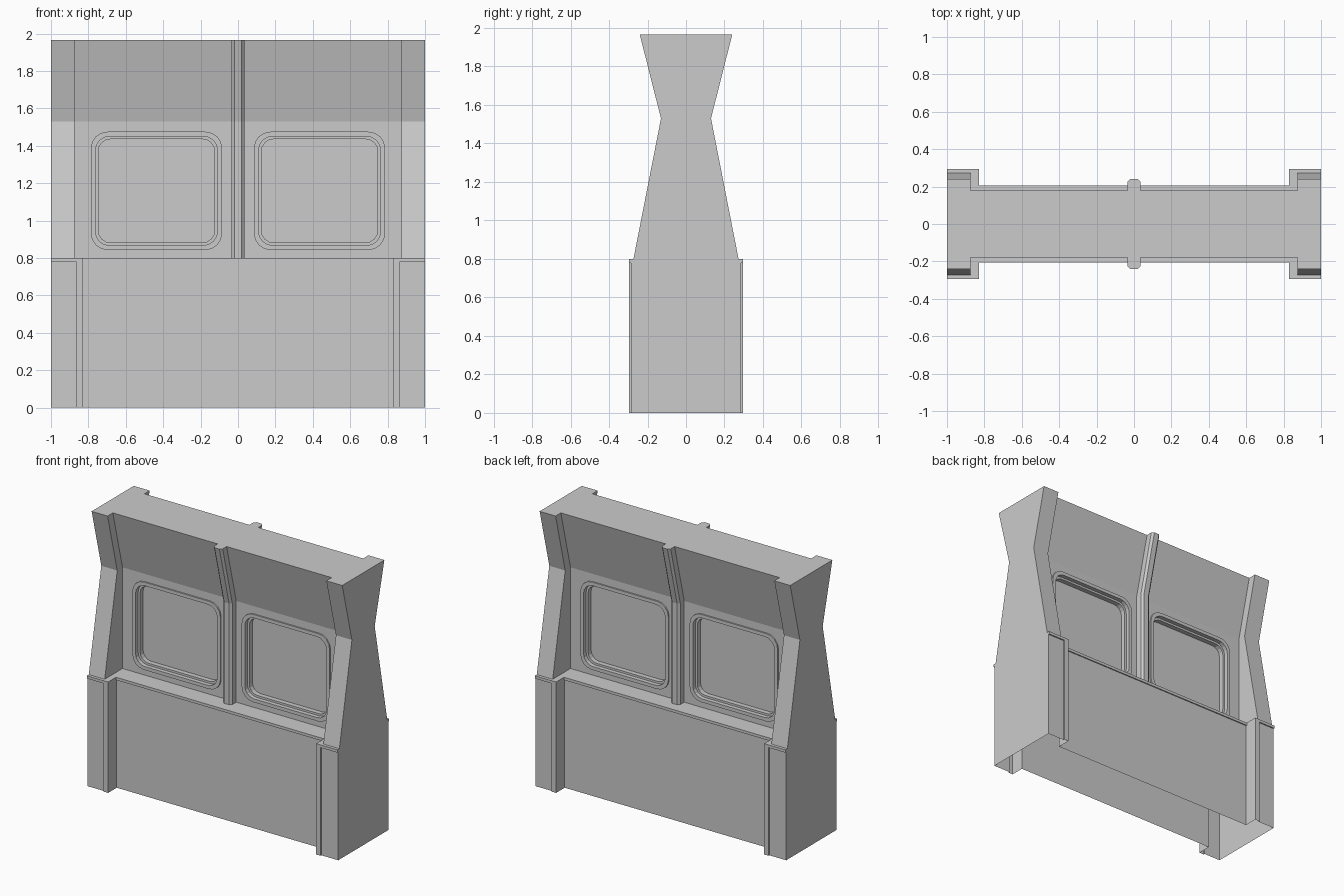
import bpy, bmesh, math

if "Cube" in bpy.data.objects:
    bpy.data.objects.remove(bpy.data.objects["Cube"])

TOP = 1.965
KINK = 1.53
SILL = 0.80


def loft(name, rings):
    """Closed solid through matching rings of points."""
    bm = bmesh.new()
    vs = [[bm.verts.new(p) for p in r] for r in rings]
    n = len(rings[0])
    for a, b in zip(vs, vs[1:]):
        for i in range(n):
            j = (i + 1) % n
            bm.faces.new((a[i], a[j], b[j], b[i]))
    bm.faces.new(vs[0][::-1])
    bm.faces.new(vs[-1])
    bmesh.ops.recalc_face_normals(bm, faces=bm.faces[:])
    me = bpy.data.meshes.new(name)
    bm.to_mesh(me)
    bm.free()
    ob = bpy.data.objects.new(name, me)
    bpy.context.collection.objects.link(ob)
    return ob


def prism(name, half, x0, x1):
    """Extrude a y-symmetric (y, z) half profile along x."""
    prof = half + [(-y, z) for y, z in reversed(half)]
    return loft(name, [[(x, y, z) for y, z in prof] for x in (x0, x1)])


def block(name, x0, x1, y, z0, z1):
    return prism(name, [(y, z0), (y, z1)], x0, x1)


def rounded(name, x0, x1, z0, z1, r, y0, y1, seg=4):
    """Rounded rectangle in xz, extruded along y."""
    pts = []
    corners = [(x1 - r, z1 - r), (x0 + r, z1 - r), (x0 + r, z0 + r), (x1 - r, z0 + r)]
    for k, (cx, cz) in enumerate(corners):
        for i in range(seg + 1):
            a = math.pi / 2 * (k + i / seg)
            pts.append((cx + r * math.cos(a), cz + r * math.sin(a)))
    return loft(name, [[(x, y, z) for x, z in pts] for y in (y0, y1)])


def combine(target, tool, op):
    tool.hide_render = True
    m = target.modifiers.new("join", 'BOOLEAN')
    m.operation = op
    m.solver = 'EXACT'
    m.object = tool
    bpy.context.view_layer.objects.active = target
    bpy.ops.object.modifier_apply(modifier=m.name)
    bpy.data.objects.remove(tool)


# Lower wall, sill trim and upper panel
wall = block("partition_wall", -0.9, 0.9, 0.197, 0, 0.79)
adds = [
    block("sill_trim", -0.92, 0.92, 0.205, 0.78, SILL),
    prism("upper_panel", [(0.07, 0.785), (0.07, KINK), (0.18, TOP)], -0.93, 0.93),
]

# End pillars with base, edge strip and cap trim
for s in (-1, 1):
    adds += [
        block("pillar_base", s * 0.85, s, 0.286, 0, 0.79),
        block("pillar_strip", s * 0.83, s * 0.866, 0.295, 0, 0.79),
        block("pillar_trim", s * 0.83, s, 0.295, 0.78, SILL),
        prism("pillar", [(0.273, 0.785), (0.273, SILL), (0.13, KINK), (0.24, TOP)],
              s * 0.873, s),
    ]

# Centre mullion, chamfered and following the panel
rings = []
for z, h in ((0.785, 0.13), (KINK, 0.13), (TOP, 0.24)):
    q = [(0.035, h - 0.015), (0.02, h), (-0.02, h), (-0.035, h - 0.015)]
    rings.append([(x, y, z) for x, y in q] + [(-x, -y, z) for x, y in q])
adds.append(loft("mullion", rings))

# Raised window surrounds
for s in (-1, 1):
    a, b = sorted((s * 0.085, s * 0.787))
    adds.append(rounded("window_frame", a, b, 0.842, 1.475, 0.09, -0.08, 0.08))
for ob in adds:
    combine(wall, ob, 'UNION')

# Stepped window recesses on both faces
for s in (-1, 1):
    for f in (-1, 1):
        for inset, r, depth in ((0.025, 0.075, 0.05), (0.04, 0.065, 0.015)):
            a, b = sorted((s * (0.085 + inset), s * (0.787 - inset)))
            cut = rounded("window_cutter", a, b, 0.842 + inset, 1.475 - inset, r,
                          f * depth, f * 0.12)
            combine(wall, cut, 'DIFFERENCE')

# Open underside
bm = bmesh.new()
bm.from_mesh(wall.data)
under = [f for f in bm.faces if all(v.co.z < 1e-3 for v in f.verts)]
bmesh.ops.delete(bm, geom=under, context='FACES')
bm.to_mesh(wall.data)
bm.free()
